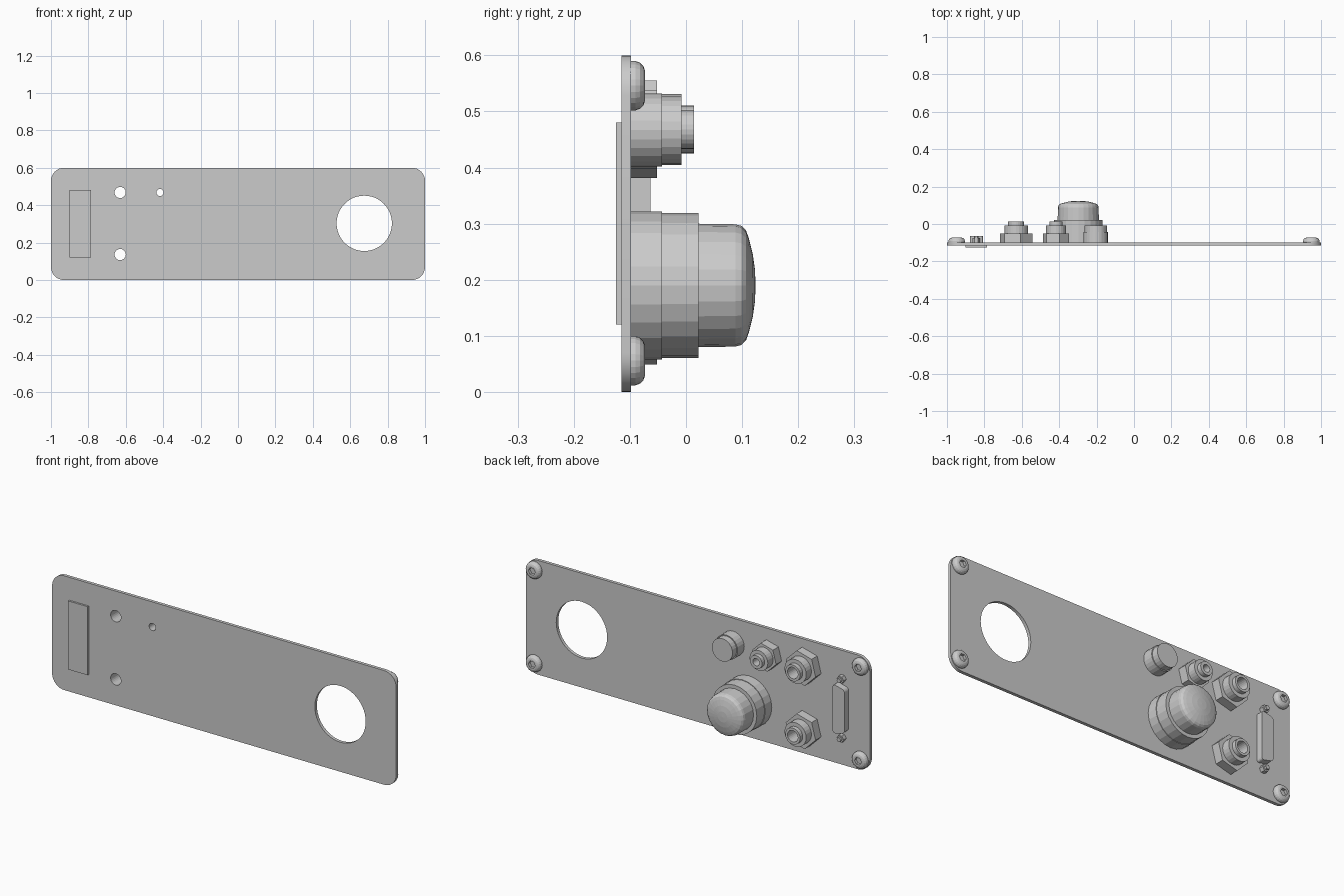
import bpy, bmesh
from math import sin, cos, pi, radians

if "Cube" in bpy.data.objects:
    bpy.data.objects.remove(bpy.data.objects["Cube"])

BACK = -0.098   # rear surface of the plate


def finish(name, bm):
    bmesh.ops.remove_doubles(bm, verts=bm.verts, dist=1e-5)
    bmesh.ops.recalc_face_normals(bm, faces=bm.faces)
    me = bpy.data.meshes.new(name)
    bm.to_mesh(me)
    bm.free()
    ob = bpy.data.objects.new(name, me)
    bpy.context.collection.objects.link(ob)
    return ob


def lathe(name, x, z, profile, segs=24, closed=False, turn=0.0):
    """Revolve (radius, y[, hex flag]) points about a y axis through x, z."""
    bm = bmesh.new()
    rings = []
    for p in profile:
        ring = []
        for i in range(segs):
            a = 2 * pi * i / segs
            r = p[0]
            if len(p) > 2:
                r *= cos(pi / 6) / cos(a % (pi / 3) - pi / 6)
            ring.append(bm.verts.new((x + r * cos(a + turn), p[1], z + r * sin(a + turn))))
        rings.append(ring)
    pairs = list(zip(rings, rings[1:]))
    if closed:
        pairs.append((rings[-1], rings[0]))
    for a, b in pairs:
        for i in range(segs):
            j = (i + 1) % segs
            bm.faces.new((a[i], a[j], b[j], b[i]))
    if not closed:
        for ring in (rings[0], rings[-1]):
            if (ring[0].co - ring[1].co).length > 1e-4:
                bm.faces.new(ring)
    return finish(name, bm)


def prism(name, pts, y0, y1, radius=0.0):
    """Extrude an x, z outline along y, rounding its corners."""
    bm = bmesh.new()
    f = bm.faces.new([bm.verts.new((x, y0, z)) for x, z in pts])
    ext = bmesh.ops.extrude_face_region(bm, geom=[f])["geom"]
    for v in ext:
        if isinstance(v, bmesh.types.BMVert):
            v.co.y = y1
    faces = {tuple(round(c, 4) for c in fc.calc_center_median()) for fc in bm.faces}
    if len(faces) == len(pts) + 1:
        bottom = [v for v in bm.verts if abs(v.co.y - y0) < 1e-6]
        bmesh.ops.contextual_create(bm, geom=bottom)
    if radius:
        edges = [e for e in bm.edges if abs(e.verts[0].co.y - e.verts[1].co.y) > 1e-5]
        bmesh.ops.bevel(bm, geom=edges, offset=radius, segments=4, affect='EDGES', profile=0.5)
    return finish(name, bm)


# plate: filled outline with round holes
def spline(curve, pts):
    s = curve.splines.new('POLY')
    s.points.add(len(pts) - 1)
    for p, (x, z) in zip(s.points, pts):
        p.co = (x, z, 0, 1)
    s.use_cyclic_u = True


def arc(cx, cz, r, a0, a1, n):
    return [(cx + r * cos(radians(a0 + (a1 - a0) * i / n)),
             cz + r * sin(radians(a0 + (a1 - a0) * i / n))) for i in range(n + 1)]


cu = bpy.data.curves.new("plate", 'CURVE')
cu.dimensions = '2D'
cu.fill_mode = 'BOTH'
cu.extrude = 0.0085
R = 0.07
outline = []
for cx, cz, a in ((1 - R, 0.6 - R, 0), (-1 + R, 0.6 - R, 90), (-1 + R, R, 180), (1 - R, R, 270)):
    outline += arc(cx, cz, R, a, a + 90, 8)
spline(cu, outline)
for hx, hz, hr, n in ((0.675, 0.303, 0.148, 48), (-0.63, 0.468, 0.03, 24),
                      (-0.63, 0.136, 0.03, 24), (-0.417, 0.468, 0.019, 24)):
    spline(cu, arc(hx, hz, hr, 0, 360, n)[:-1])
plate = bpy.data.objects.new("plate", cu)
bpy.context.collection.objects.link(plate)
plate.rotation_euler.x = pi / 2
plate.location.y = BACK - 0.0085
bpy.context.view_layer.objects.active = plate
plate.select_set(True)
bpy.ops.object.convert(target='MESH')

# front label panel
prism("front_panel", [(-0.9, 0.12), (-0.787, 0.12), (-0.787, 0.48), (-0.9, 0.48)], -0.125, -0.114)

# corner screws with hex sockets
for sx in (-0.948, 0.948):
    for sz in (0.056, 0.546):
        lathe("corner_screw", sx, sz, [
            (0, BACK), (0.044, BACK), (0.044, -0.09), (0.041, -0.082), (0.035, -0.076),
            (0.027, -0.073), (0.02, -0.073, 1), (0.02, -0.088, 1), (0, -0.088)])

# hollow sockets with hex nuts
for x, z, hexr, body, tip, bore in ((-0.63, 0.468, 0.09, 0.063, 0.043, 0.03),
                                    (-0.63, 0.136, 0.09, 0.063, 0.043, 0.03),
                                    (-0.417, 0.468, 0.073, 0.053, 0.035, 0.019)):
    lathe("hex_nut", x, z, [(hexr, BACK), (hexr, -0.052), (bore * 1.3, -0.052),
                            (bore * 1.3, BACK)], 6, True, radians(15))
    lathe("socket_body", x, z, [(body, BACK), (body, -0.008), (tip, -0.008), (tip, 0.014),
                                (bore, 0.014), (bore, BACK)], 24, True)

# small push button
lathe("button", -0.205, 0.467, [(0, BACK), (0.065, BACK), (0.065, -0.043), (0.06, -0.043),
                                (0.06, -0.008), (0, -0.008)])

# large knob with stepped collar
lathe("knob_collar", -0.298, 0.19, [(0, BACK), (0.132, BACK), (0.132, -0.043), (0.129, -0.043),
                                    (0.129, 0.022), (0, 0.022)])
lathe("knob_cap", -0.298, 0.19, [(0, 0.02), (0.11, 0.02), (0.109, 0.088), (0.106, 0.099),
                                 (0.098, 0.107), (0.084, 0.112), (0.056, 0.119),
                                 (0.028, 0.123), (0, 0.124)])

# tapered multi-pin connector and its two hex posts
prism("connector", [(-0.877, 0.187), (-0.808, 0.17), (-0.808, 0.43), (-0.877, 0.413)],
      BACK, -0.063, 0.015)
for z in (0.145, 0.455):
    lathe("connector_post", -0.843, z, [(0.02, BACK), (0.02, -0.075), (0.012, -0.075),
                                        (0.012, -0.063)], 6)
